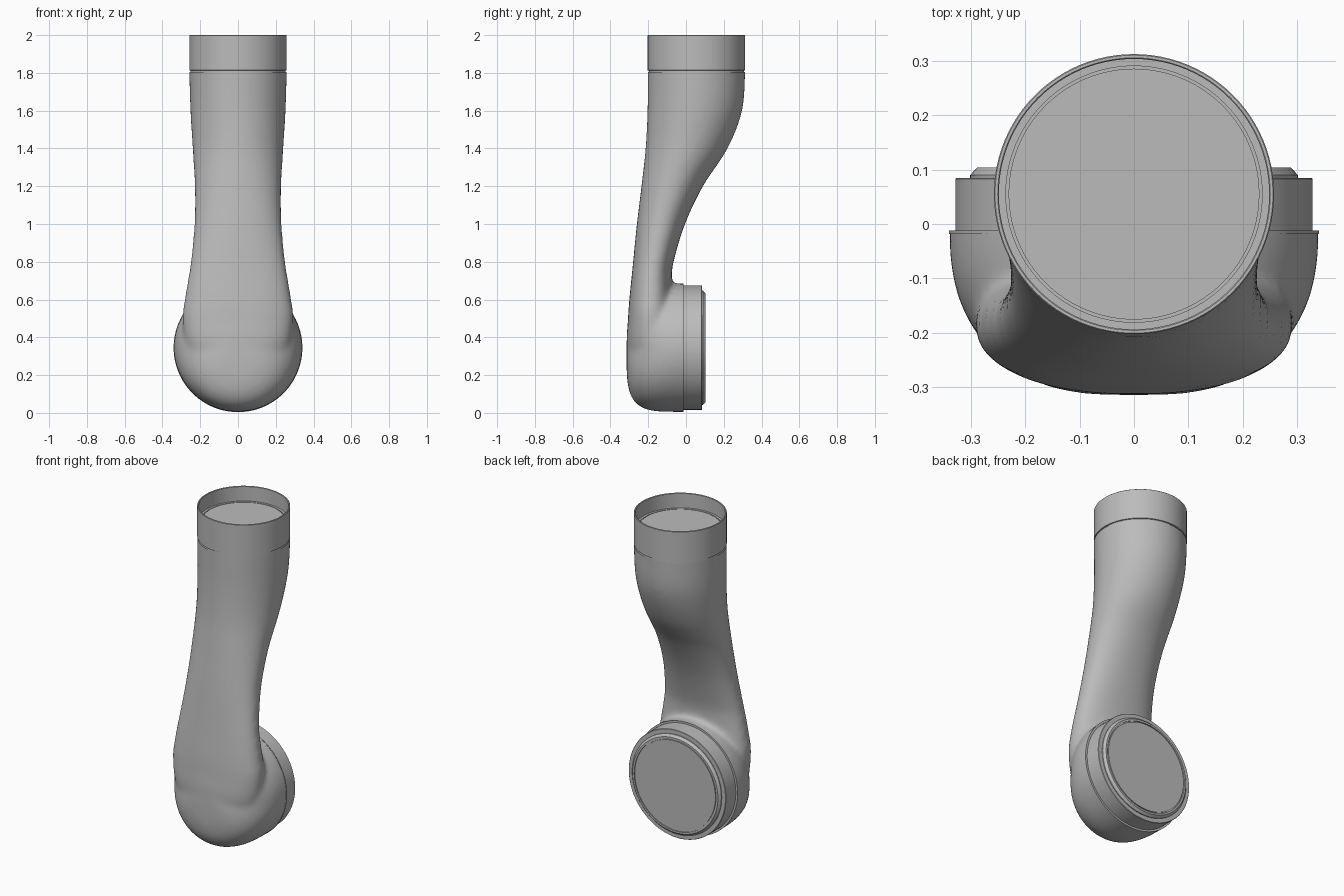
import bpy, bmesh
from math import sin, cos, pi
from mathutils import Vector, Matrix

cube = bpy.data.objects.get("Cube")
if cube:
    bpy.data.objects.remove(cube)

GREY = (0.5, 0.5, 0.5, 1)
grey = bpy.data.materials.new("light grey")
grey.use_nodes = True
grey.diffuse_color = GREY
grey.node_tree.nodes["Principled BSDF"].inputs["Base Color"].default_value = GREY

SIDES = 96
ANGLES = [2 * pi * i / SIDES for i in range(SIDES)]
JOINT_Z, JOINT_R = 0.345, 0.34
TOP_Y = 0.055


def loft(name, rings):
    """Skin closed rings of points and cap both ends."""
    bm = bmesh.new()
    loops = [[bm.verts.new(p) for p in ring] for ring in rings]
    for a, b in zip(loops, loops[1:]):
        for i in range(len(a)):
            j = (i + 1) % len(a)
            bm.faces.new((a[i], a[j], b[j], b[i]))
    bm.faces.new(loops[0])
    bm.faces.new(loops[-1])
    bmesh.ops.recalc_face_normals(bm, faces=bm.faces)
    mesh = bpy.data.meshes.new(name)
    bm.to_mesh(mesh)
    bm.free()
    mesh.materials.append(grey)
    obj = bpy.data.objects.new(name, mesh)
    bpy.context.collection.objects.link(obj)
    return obj


def smooth(obj):
    bpy.ops.object.select_all(action="DESELECT")
    obj.select_set(True)
    bpy.context.view_layer.objects.active = obj
    bpy.ops.object.shade_smooth_by_angle(angle=0.6)


def lathe(name, profile, matrix):
    """Turn (radius, height) pairs around the local z axis."""
    rings = [[matrix @ Vector((r * cos(a), r * sin(a), h)) for a in ANGLES]
             for r, h in profile]
    obj = loft(name, rings)
    smooth(obj)
    return obj


def spline(rows, steps=8):
    """Pass a smooth curve through rows of numbers."""
    out = []
    for i in range(len(rows) - 1):
        a, b = rows[max(i - 1, 0)], rows[i]
        c, d = rows[i + 1], rows[min(i + 2, len(rows) - 1)]
        for s in range(steps):
            t = s / steps
            out.append([q + 0.5 * t * (r - p + t * (2 * p - 5 * q + 4 * r - w
                        + t * (3 * (q - r) + w - p)))
                        for p, q, r, w in zip(a, b, c, d)])
    return out + [rows[-1]]


def power(v, n):
    return (1 if v >= 0 else -1) * abs(v) ** (2 / n)


# Arm cross-sections: height, front, back, half width
sections = [
    (0.20, -0.27, -0.09, 0.19), (0.345, -0.312, -0.06, 0.27),
    (0.50, -0.307, -0.065, 0.293), (0.60, -0.30, -0.07, 0.282),
    (0.70, -0.29, -0.076, 0.266), (0.80, -0.28, -0.066, 0.25),
    (1.00, -0.26, -0.005, 0.231), (1.20, -0.236, 0.09, 0.229),
    (1.40, -0.214, 0.22, 0.24), (1.60, -0.204, 0.297, 0.252),
    (1.80, -0.203, 0.313, 0.258), (1.90, -0.203, 0.313, 0.258)]
arm_rings = []
for z, front, back, half in spline(sections):
    n = 2 + 0.3 * max(0, min(1, (1.4 - z) / 0.8))
    mid, depth = (front + back) / 2, (back - front) / 2
    arm_rings.append([(half * power(cos(a), n), mid + depth * power(sin(a), n), z)
                      for a in ANGLES])
arm = loft("curved_arm", arm_rings)

# Rounded joint housing, squarer towards the bottom
housing_rings = []
for k in range(1, 25):
    u = k / 24 * pi / 2
    ring = []
    for a in ANGLES:
        n = 2.35 + 1.85 * max(0, -sin(a)) ** 1.5
        r = JOINT_R * power(sin(u), n)
        ring.append((r * cos(a), -0.02 - 0.295 * power(cos(u), n),
                     JOINT_Z + r * sin(a)))
    housing_rings.append(ring)
housing_rings.append([(JOINT_R * cos(a), 0.06, JOINT_Z + JOINT_R * sin(a))
                      for a in ANGLES])
housing = loft("joint_housing", housing_rings)

# Fuse the two into one softly blended shell
bpy.ops.object.select_all(action="DESELECT")
housing.select_set(True)
arm.select_set(True)
bpy.context.view_layer.objects.active = arm
bpy.ops.object.join()
arm.name = "arm_shell"
fuse = arm.modifiers.new("fuse", "REMESH")
fuse.mode = "VOXEL"
fuse.voxel_size = 0.013
soften = arm.modifiers.new("soften", "SMOOTH")
soften.factor = 0.5
soften.iterations = 18
graph = bpy.context.evaluated_depsgraph_get()
shell = bpy.data.meshes.new_from_object(arm.evaluated_get(graph))
arm.modifiers.clear()
arm.data = shell

# Trim the shell flat at the collar and at the joint face
bm = bmesh.new()
bm.from_mesh(shell)


def trim(faces, point, normal):
    geom = set(faces)
    for f in faces:
        geom.update(f.edges)
        geom.update(f.verts)
    bmesh.ops.bisect_plane(bm, geom=list(geom), plane_co=point,
                           plane_no=normal, clear_outer=True)


trim(bm.faces[:], (0, 0, 1.805), (0, 0, 1))
trim([f for f in bm.faces if f.calc_center_median().z < 0.76],
     (0, -0.018, 0), (0, 1, 0))
bm.to_mesh(shell)
bm.free()
shell.materials.clear()
shell.materials.append(grey)
smooth(arm)

# Upper collar with seam, thin rim and recessed floor
lathe("upper_collar", [
    (0.20, 1.79), (0.252, 1.79), (0.252, 1.812), (0.258, 1.814),
    (0.258, 1.998), (0.256, 2.0), (0.251, 2.0), (0.249, 1.998),
    (0.249, 1.91), (0.236, 1.91), (0.236, 1.902), (0.231, 1.902),
    (0.231, 1.91), (0.02, 1.91)],
    Matrix.Translation((0, TOP_Y, 0)))

# Joint flange and end cap, turned around the front-to-back axis
to_back = Matrix.Translation((0, 0, JOINT_Z)) @ Matrix.Rotation(-pi / 2, 4, "X")
lathe("joint_flange", [
    (0.25, -0.03), (0.333, -0.03), (0.333, -0.018), (0.341, -0.018),
    (0.341, -0.012), (0.329, -0.012), (0.329, 0.083), (0.327, 0.085),
    (0.02, 0.085)], to_back)
lathe("joint_end_cap", [
    (0.20, 0.075), (0.302, 0.075), (0.302, 0.09), (0.289, 0.104),
    (0.278, 0.104), (0.278, 0.098), (0.272, 0.098), (0.272, 0.104),
    (0.02, 0.104)], to_back)
